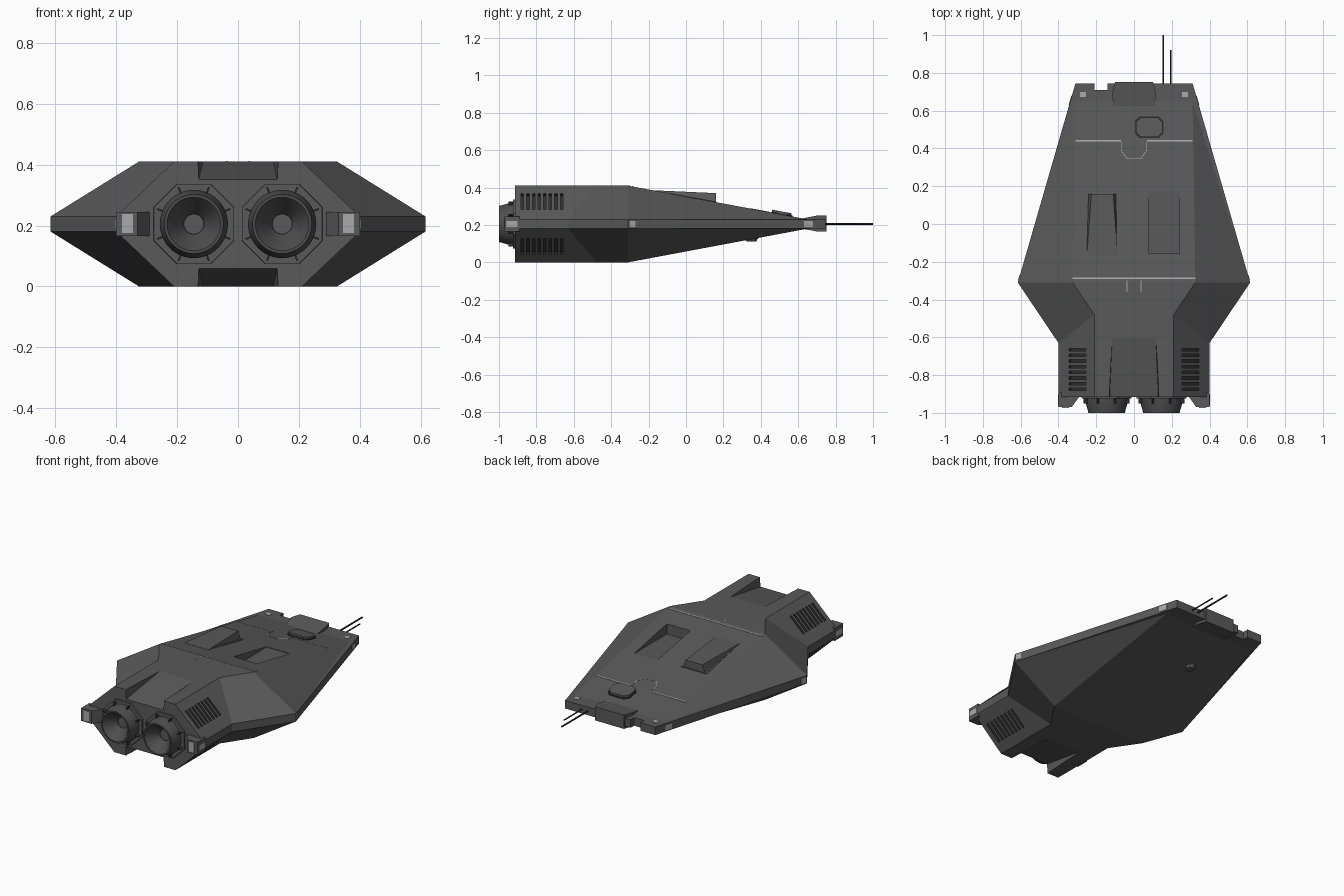
import bpy, bmesh, math
from mathutils import Matrix, Vector

if "Cube" in bpy.data.objects:
    bpy.data.objects.remove(bpy.data.objects["Cube"])

ZC = 0.205  # height of the horizontal symmetry plane


def material(name, v):
    m = bpy.data.materials.new(name)
    m.diffuse_color = (v, v, v, 1)
    m.use_nodes = True
    m.node_tree.nodes["Principled BSDF"].inputs["Base Color"].default_value = m.diffuse_color
    return m


HULL = material("hull_grey", 0.1)
DARK = material("dark_grey", 0.03)
LIGHT = material("light_grey", 0.4)
ENGINE = material("engine_grey", 0.075)


def finish(bm, name, mats):
    bmesh.ops.recalc_face_normals(bm, faces=bm.faces[:])
    me = bpy.data.meshes.new(name)
    bm.to_mesh(me)
    bm.free()
    for m in mats:
        me.materials.append(m)
    ob = bpy.data.objects.new(name, me)
    bpy.context.collection.objects.link(ob)
    return ob


def hexa(bm, low, high, mat=0):
    """Solid between two matching rings of points."""
    a = [bm.verts.new(p) for p in low]
    b = [bm.verts.new(p) for p in high]
    n = len(a)
    faces = [bm.faces.new(a[::-1]), bm.faces.new(b)]
    faces += [bm.faces.new((a[i], a[(i + 1) % n], b[(i + 1) % n], b[i])) for i in range(n)]
    for f in faces:
        f.material_index = mat


def rect(x0, x1, y0, y1, z0, z1=None):
    """Rectangle with height z0 at y0 and z1 at y1."""
    z1 = z0 if z1 is None else z1
    return [(x0, y0, z0), (x1, y0, z0), (x1, y1, z1), (x0, y1, z1)]


def top_z(y):
    return min(0.41, max(0.23, 0.41 - 0.1875 * (y + 0.31)))


def flip(points, sx, sz):
    return [(sx * x, y, ZC + sz * (z - ZC)) for x, y, z in points]


# Hull: upper and lower shells joined by an edge band
REAR = -0.915
bm = bmesh.new()
crown = [(.31, .65, .23), (.325, -.31, .41), (.21, -.48, .41), (.21, REAR, .41)]
edge = [(.31, .745, .23), (.615, -.31, .23), (.40, -.63, .23), (.40, REAR, .23)]
V = {}
for sx in (1, -1):
    for sz in (1, -1):
        V[sx, sz] = [[bm.verts.new(p) for p in flip(r, sx, sz)] for r in (crown, edge)]
for sz in (1, -1):
    (cr, er), (cl, el) = V[1, sz], V[-1, sz]
    bm.faces.new((er[0], cr[0], cl[0], el[0]))
    for i in range(3):
        bm.faces.new((cr[i], cr[i + 1], cl[i + 1], cl[i]))
    for c, e in ((cr, er), (cl, el)):
        bm.faces.new((c[0], e[0], e[1]))
        bm.faces.new((c[0], e[1], c[1]))
        for i in (1, 2):
            bm.faces.new((c[i], e[i], e[i + 1], c[i + 1]))
for sx in (1, -1):
    u, l = V[sx, 1][1], V[sx, -1][1]
    for i in range(3):
        bm.faces.new((u[i], u[i + 1], l[i + 1], l[i]))
bm.faces.new((V[1, 1][1][0], V[-1, 1][1][0], V[-1, -1][1][0], V[1, -1][1][0]))
ring = [V[sx, sz][k][3] for sx, sz, k in ((1, 1, 0), (1, 1, 1), (1, -1, 1), (1, -1, 0),
                                          (-1, -1, 0), (-1, -1, 1), (-1, 1, 1), (-1, 1, 0))]
bm.faces.new(ring)
hull = finish(bm, "hull", [HULL, DARK])

# Cutter: tail trenches, intake recess, nose notch and vent slots
bm = bmesh.new()
for sz in (1, -1):
    lo = [(-.13, -.95, .345), (.13, -.95, .345), (.115, -.6, .411), (-.115, -.6, .411)]
    hi = [(-.135, -.95, .45), (.135, -.95, .45), (.12, -.6, .45), (-.12, -.6, .45)]
    hexa(bm, flip(lo, 1, sz), flip(hi, 1, sz))
hexa(bm, rect(.08, .24, -.155, .165, .318), rect(.08, .24, -.155, .165, .45))
hexa(bm, rect(-.21, -.14, .71, .8, .1), rect(-.21, -.14, .71, .8, .3))
d = Vector((.19, 0, -.18)).normalized()
n = Vector((.18, 0, .19)).normalized()
c0 = Vector((.30, 0, .325))
for sx in (1, -1):
    for sz in (1, -1):
        for i in range(8):
            y = -.875 + i * .03
            rings = []
            for h in (-.018, .03):
                rings.append([tuple(c0 + d * a + n * h + Vector((0, y + b, 0)))
                              for a, b in ((-.062, -.007), (.062, -.007), (.062, .007), (-.062, .007))])
            hexa(bm, flip(rings[0], sx, sz), flip(rings[1], sx, sz), 1)
cutter = finish(bm, "hull_cutter", [HULL, DARK])
cutter.hide_render = True
mod = hull.modifiers.new("cuts", 'BOOLEAN')
mod.operation = 'DIFFERENCE'
mod.solver = 'EXACT'
mod.object = cutter
bpy.context.view_layer.objects.active = hull
bpy.ops.object.modifier_apply(modifier="cuts")
bpy.data.objects.remove(cutter)

# Raised scoop on the left of the deck
bm = bmesh.new()
hexa(bm, rect(-.25, -.085, -.17, .16, .36, .30),
     [(-.25, -.17, .385), (-.085, -.17, .385), (-.11, .16, .37), (-.225, .16, .37)])
hexa(bm, [(-.25, -.17, .36), (-.085, -.17, .36), (-.08, .163, .30), (-.255, .163, .30)],
     [(-.25, -.17, .384), (-.085, -.17, .384), (-.08, .163, .325), (-.255, .163, .325)])
finish(bm, "deck_scoop", [HULL])

# Nose sensor block
bm = bmesh.new()
hexa(bm, [(-.11, .62, .18), (.11, .62, .18), (.115, .70, .165), (.1, .752, .165), (-.1, .752, .165), (-.115, .70, .165)],
     [(-.11, .62, .234), (.11, .62, .234), (.115, .70, .25), (.1, .752, .25), (-.1, .752, .25), (-.115, .70, .25)])
finish(bm, "nose_block", [HULL])

# Octagonal deck hatch with dark seam under it
for name, grow, h, m in (("hatch_seam", .006, .004, DARK), ("deck_hatch", 0, .016, HULL)):
    a, b, c = .07 + grow, .052 + grow, .025
    oct_ = [(a, b - c), (a - c, b), (c - a, b), (-a, b - c), (-a, c - b), (c - a, -b), (a - c, -b), (a, c - b)]
    pts = [(.08 + x, .512 + y) for x, y in oct_]
    bm = bmesh.new()
    hexa(bm, [(x, y, top_z(y) - .01) for x, y in pts], [(x, y, top_z(y) + h) for x, y in pts])
    finish(bm, name, [m])

# Tail tabs beside the engines
bm = bmesh.new()
for s in (1, -1):
    pts = [(.40, -.89), (.40, -.97), (.33, -.97), (.28, -.90)]
    hexa(bm, [(s * x, y, .165) for x, y in pts], [(s * x, y, .245) for x, y in pts])
finish(bm, "tail_tabs", [HULL])

# Light markings: deck lines, corner lamps, edge lamps
bm = bmesh.new()


def mark(x0, x1, y0, y1):
    za, zb = top_z(y0), top_z(y1)
    hexa(bm, rect(x0, x1, y0, y1, za - .003, zb - .003), rect(x0, x1, y0, y1, za + .002, zb + .002))


mark(-.325, .325, -.290, -.283)
for s in (1, -1):
    def smark(a, b, y0, y1):
        mark(min(s * a, s * b), max(s * a, s * b), y0, y1)
    smark(.07, .31, .437, .444)
    smark(.035, .039, -.36, -.30)
    smark(.0, .035, .343, .347)
    smark(.066, .07, .39, .437)
    smark(.255, .285, .672, .698)
    hexa(bm, [(s * .07, .39, top_z(.39)), (s * .066, .39, top_z(.39)), (s * .033, .345, top_z(.345)), (s * .037, .345, top_z(.345))],
         [(s * .07, .39, top_z(.39) + .002), (s * .066, .39, top_z(.39) + .002), (s * .033, .345, top_z(.345) + .002), (s * .037, .345, top_z(.345) + .002)])
    # lamps wrapped on the edge band
    for y0, y1 in ((.63, .68), (-.30, -.27)):
        pts = []
        for y, o in ((y0, -.003), (y0, .003), (y1, .003), (y1, -.003)):
            pts.append((s * (.31 + (.745 - y) * .2891 + o), y))
        hexa(bm, [(x, y, .188) for x, y in pts], [(x, y, .222) for x, y in pts])
    hexa(bm, rect(s * .397, s * .403, -.96, -.90, .188), rect(s * .397, s * .403, -.96, -.90, .222))
    hexa(bm, rect(s * .345, s * .38, -.973, -.968, .175), rect(s * .345, s * .38, -.973, -.968, .238))
finish(bm, "light_markings", [LIGHT])

# Small blisters under the belly
bm = bmesh.new()
for x, y in ((.2, -.36), (-.2, -.36), (-.12, .35)):
    z = 2 * ZC - top_z(y)
    z = max(z, 0.014)
    bmesh.ops.create_cone(bm, cap_ends=True, segments=8, radius1=.025, radius2=.04, depth=.026,
                          matrix=Matrix.Translation((x, y, z)))
finish(bm, "belly_blisters", [HULL])

# Engines: octagonal housing, lathed nozzle, radial struts
for side, ex in (("left", -.145), ("right", .145)):
    bm = bmesh.new()
    rot = Matrix.Translation((ex, -.91, ZC)) @ Matrix.Rotation(math.pi / 2, 4, 'X') @ Matrix.Rotation(math.pi / 8, 4, 'Z')
    bmesh.ops.create_cone(bm, cap_ends=True, segments=8, radius1=.145, radius2=.142, depth=.03, matrix=rot)
    finish(bm, side + "_engine_housing", [HULL])

    bm = bmesh.new()
    profile = [(.112, -.90), (.112, -.945), (.100, -.985), (.097, -1.0), (.088, -1.0), (.035, -.93), (.03, -.92), (.001, -.925)]
    N, rows = 48, []
    for r, y in profile:
        rows.append([bm.verts.new((ex + r * math.cos(2 * math.pi * i / N), y, ZC + r * math.sin(2 * math.pi * i / N)))
                     for i in range(N)])
    for k in range(len(rows) - 1):
        for i in range(N):
            j = (i + 1) % N
            f = bm.faces.new((rows[k][i], rows[k][j], rows[k + 1][j], rows[k + 1][i]))
            f.material_index = 1 if k == 5 else 0
    bm.faces.new(rows[-1])
    ob = finish(bm, side + "_engine_nozzle", [ENGINE, DARK])
    bpy.ops.object.select_all(action='DESELECT')
    ob.select_set(True)
    bpy.context.view_layer.objects.active = ob
    bpy.ops.object.shade_smooth_by_angle(angle=math.radians(25))

    bm = bmesh.new()
    for k in range(8):
        m = Matrix.Translation((ex, -.935, ZC)) @ Matrix.Rotation(math.pi / 4 * k + math.pi / 8, 4, 'Y')
        bmesh.ops.create_cube(bm, size=1, matrix=m @ Matrix.Translation((.115, 0, 0)) @ Matrix.Diagonal((.03, .03, .006, 1)))
    finish(bm, side + "_engine_struts", [DARK])

# Nose antennas
bm = bmesh.new()
for x, y1, r in ((.155, 1.0, .005), (.195, .92, .004)):
    m = Matrix.Translation((x, (.72 + y1) / 2, ZC)) @ Matrix.Rotation(math.pi / 2, 4, 'X')
    bmesh.ops.create_cone(bm, cap_ends=True, segments=8, radius1=r, radius2=r, depth=y1 - .72, matrix=m)
finish(bm, "nose_antennas", [DARK])
